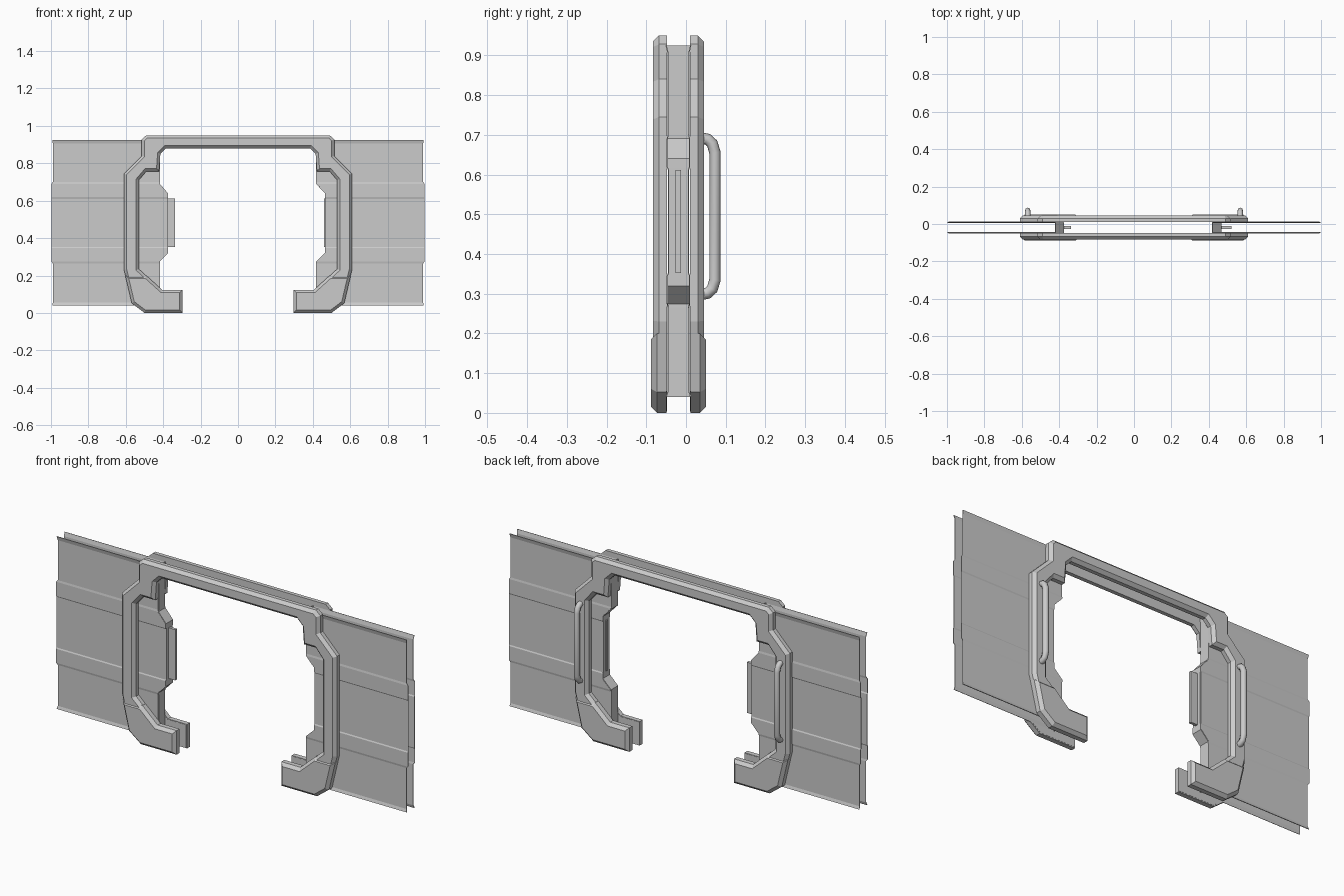
import bpy, bmesh
from mathutils import Vector

if "Cube" in bpy.data.objects:
    bpy.data.objects.remove(bpy.data.objects["Cube"])

MID = -0.019  # y of the plane halfway between both frames


def finish(name, bm):
    bmesh.ops.recalc_face_normals(bm, faces=bm.faces[:])
    me = bpy.data.meshes.new(name)
    bm.to_mesh(me)
    bm.free()
    ob = bpy.data.objects.new(name, me)
    bpy.context.collection.objects.link(ob)
    return ob


def plate(name, pts, inner, outer, side, bevel):
    """Extrude an x-z outline away from the mid plane, chamfering the outer rim."""
    bm = bmesh.new()
    face = bm.faces.new([bm.verts.new((x, MID + side * inner, z)) for x, z in pts])
    ext = bmesh.ops.extrude_face_region(bm, geom=[face], use_keep_orig=True)["geom"]
    top = [v for v in ext if isinstance(v, bmesh.types.BMVert)]
    bmesh.ops.translate(bm, verts=top, vec=(0, side * (outer - inner), 0))
    bmesh.ops.recalc_face_normals(bm, faces=bm.faces[:])
    tops = set(top)
    rim = [e for e in bm.edges if all(v in tops for v in e.verts)]
    bmesh.ops.bevel(bm, geom=rim, offset=bevel, segments=1, affect='EDGES')
    return finish(name, bm)


def sheet(name, rows, thick=0.003):
    """Rows of point pairs joined to a strip and thickened."""
    bm = bmesh.new()
    vs = [[bm.verts.new(p) for p in row] for row in rows]
    for a, b in zip(vs, vs[1:]):
        bm.faces.new((a[0], a[1], b[1], b[0]))
    ob = finish(name, bm)
    mod = ob.modifiers.new("thickness", 'SOLIDIFY')
    mod.thickness = thick
    mod.offset = 0
    return ob


def box(name, lo, hi):
    bm = bmesh.new()
    bmesh.ops.create_cube(bm, size=1)
    lo, hi = Vector(lo), Vector(hi)
    for v in bm.verts:
        v.co = (lo + hi) / 2 + v.co * (hi - lo)
    return finish(name, bm)


# door frame outline (left half) and foot outline
half = [(-.49, .95), (-.515, .928), (-.515, .84), (-.61, .745), (-.61, .23),
        (-.565, .055), (-.495, .004), (-.301, .004), (-.301, .12), (-.405, .12),
        (-.53, .235), (-.53, .71), (-.49, .757), (-.422, .757), (-.415, .85),
        (-.385, .88)]
frame = half + [(-x, z) for x, z in reversed(half)]
foot = [(-.603, .2), (-.568, .052), (-.5, 0), (-.297, 0), (-.297, .123),
        (-.405, .123), (-.49, .2)]

for side, label in ((-1, "front"), (1, "back")):
    plate(label + "_frame", frame, .029, .064, side, .015)
    for s, lr in ((1, "left"), (-1, "right")):
        plate(f"{label}_{lr}_foot", [(s * x, z) for x, z in foot], .030, .069, side, .015)

# sliding doors: rows of z, inner-edge weight, outer x, distance from mid plane
rows = [(.925, 0, .993, .031), (.905, 0, .99, .026), (.70, 0, .99, .026),
        (.69, 0, .998, .028), (.64, 1, .998, .028), (.618, 1, .998, .028),
        (.612, 1, .998, .025), (.352, 1, .998, .025), (.346, 1, .998, .028),
        (.32, 1, .998, .028), (.275, 0, .998, .028), (.265, 0, .99, .026),
        (.055, 0, .99, .026), (.04, 0, .993, .031)]
for s, lr, inner in ((-1, "left", .377), (1, "right", .467)):
    edge = [(z, .42 + w * (inner - .42), xo, d) for z, w, xo, d in rows]
    for side, label in ((-1, "front"), (1, "back")):
        sheet(f"{lr}_door_{label}_skin",
              [((s * xi, MID + side * d, z), (s * xo, MID + side * d, z))
               for z, xi, xo, d in edge])
    # end wall joining both skins
    sheet(f"{lr}_door_end_wall",
          [((s * xi, MID - d, z), (s * xi, MID + d, z)) for z, xi, xo, d in edge], .004)

# locking tongue on the left door, its socket on the right door
box("lock_tongue", (-.385, MID - .007, .352), (-.337, MID + .007, .612))
box("lock_socket", (.46, MID - .007, .352), (.52, MID + .007, .612))

# grab handles on the back frame
path = [(.035, .692), (.054, .689), (.066, .678), (.073, .655),
        (.073, .335), (.066, .312), (.054, .301), (.035, .298)]
for s, lr in ((-1, "left"), (1, "right")):
    cu = bpy.data.curves.new(lr + "_handle", 'CURVE')
    cu.dimensions = '3D'
    cu.bevel_depth = .0145
    cu.bevel_resolution = 2
    cu.use_fill_caps = True
    sp = cu.splines.new('POLY')
    sp.points.add(len(path) - 1)
    for p, (y, z) in zip(sp.points, path):
        p.co = (s * .568, y, z, 1)
    ob = bpy.data.objects.new(lr + "_handle", cu)
    bpy.context.collection.objects.link(ob)
